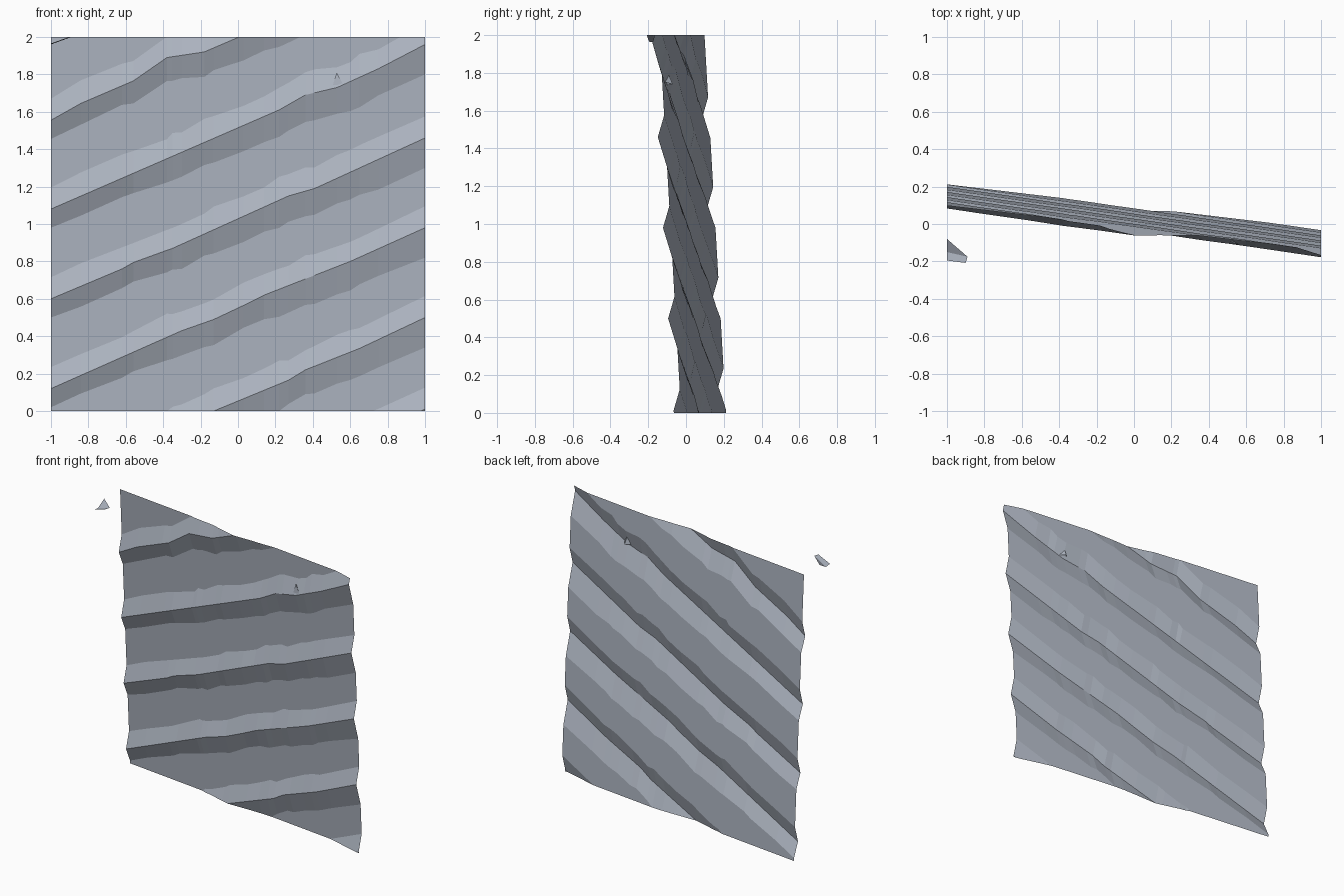
import bpy, bmesh, random

if "Cube" in bpy.data.objects:
    bpy.data.objects.remove(bpy.data.objects["Cube"])
random.seed(4)

mat = bpy.data.materials.new("blue grey sheet")
mat.diffuse_color = (0.42, 0.46, 0.53, 1)
mat.use_nodes = True
mat.node_tree.nodes["Principled BSDF"].inputs["Base Color"].default_value = mat.diffuse_color

# Crest lines (x, z) of the slanting corrugations, bottom to top
SLOPE = 0.435
crests = [
    [(-1, -.86), (1, .01)],
    [(-.13, 0), (.27, .165), (.36, .22), (.65, .335), (1, .5)],
    [(-1, .12), (-.3, .43), (-.1, .5), (.14, .62), (.6, .8), (1, .98)],
    [(-1, .6), (-.62, .76), (-.55, .8), (-.35, .87), (.27, 1.15), (.41, 1.19), (1, 1.46)],
    [(-1, 1.08), (.22, 1.61), (.36, 1.69), (.53, 1.73), (.75, 1.83), (1, 1.96)],
    [(-1, 1.555), (-.84, 1.645), (-.56, 1.765), (-.38, 1.89), (-.18, 1.92), (.03, 2.01)],
]


def line_z(pts, x):
    if x <= pts[0][0]:
        return pts[0][1] + SLOPE * (x - pts[0][0])
    for (x0, z0), (x1, z1) in zip(pts, pts[1:]):
        if x <= x1:
            return z0 + (z1 - z0) * (x - x0) / (x1 - x0)
    return pts[-1][1] + SLOPE * (x - pts[-1][0])


def base_y(x, z):
    return .093 - .119 * x - .057 * z


def finish(bm, name):
    me = bpy.data.meshes.new(name)
    bm.to_mesh(me)
    bm.free()
    me.materials.append(mat)
    ob = bpy.data.objects.new(name, me)
    bpy.context.collection.objects.link(ob)
    return ob


# Corrugated sheet: foot, crest and shoulder row for each corrugation
xs = sorted({-1.0, 1.0} | {p[0] for c in crests for p in c})
xs = [x for i, x in enumerate(xs) if i == 0 or x - xs[i - 1] > .03]
bm = bmesh.new()
rows = [[bm.verts.new((x, base_y(x, -1.6), -1.6)) for x in xs]]
for c in crests:
    for kind in (-1, 0, 1):
        row = []
        for x in xs:
            z = line_z(c, x)
            y = base_y(x, z) - (.04 if kind == 0 else 0)
            if kind:
                w = .13 + .03 * x if kind < 0 else .115
                w += random.uniform(-.012, .012) if abs(x) < 1 else 0
                z += kind * w
                y = base_y(x, z)
            row.append(bm.verts.new((x, y, z)))
        rows.append(row)
rows.append([bm.verts.new((x, base_y(x, 3.5), 3.5)) for x in xs])
for a, b in zip(rows, rows[1:]):
    for i in range(len(xs) - 1):
        bm.faces.new((a[i], a[i + 1], b[i + 1], b[i]))
# Trim level at the floor and the top
for z, n in ((0, -1), (2, 1)):
    bmesh.ops.bisect_plane(bm, geom=bm.verts[:] + bm.edges[:] + bm.faces[:],
                           plane_co=(0, 0, z), plane_no=(0, 0, n), clear_outer=True)
finish(bm, "corrugated_sheet")


def shard(name, pts, faces):
    bm = bmesh.new()
    v = [bm.verts.new(p) for p in pts]
    for f in faces:
        bm.faces.new([v[i] for i in f])
    finish(bm, name)


# Small raised burr on the upper crest
shard("burr", [(.505, -.1, 1.735), (.56, -.11, 1.75), (.527, -.1, 1.81), (.535, -.07, 1.74)],
      [(0, 1, 2), (1, 3, 2), (3, 0, 2)])

# Loose fragment in front of the top left corner
shard("loose_fragment", [(-1, -.08, 2), (-.89, -.175, 2), (-.9, -.208, 2),
                         (-1, -.195, 1.965), (-1, -.15, 1.96)],
      [(0, 4, 1), (1, 4, 3), (1, 3, 2)])
